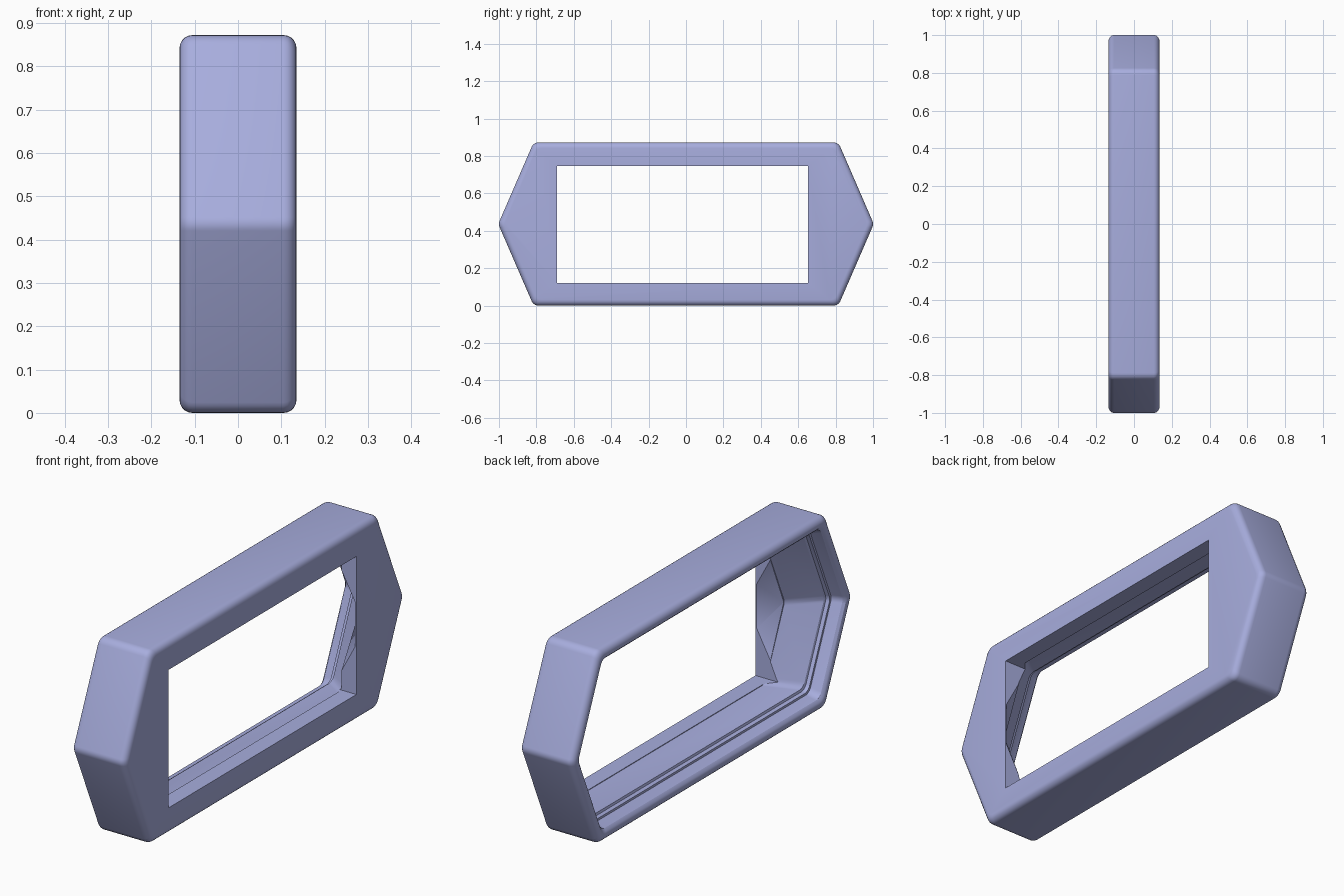
import bpy, bmesh, math
from mathutils import Vector

if "Cube" in bpy.data.objects:
    bpy.data.objects.remove(bpy.data.objects["Cube"])

HALF_H, APEX, CORNER = 0.436, 1.004, 0.815
TAN = (APEX - CORNER) / HALF_H
COS = math.cos(math.atan(TAN))


def hexagon(inset, flat_inset=None, radius=0.04, steps=5):
    """Long hexagon in (y, z) with rounded corners; top and bottom may be inset separately."""
    h = HALF_H - (inset if flat_inset is None else flat_inset)
    apex = APEX - inset / COS
    c = apex - h * TAN
    pts = [Vector(p) for p in ((apex, 0), (c, h), (-c, h), (-apex, 0), (-c, -h), (c, -h))]
    out = []
    for i, p in enumerate(pts):
        a = (pts[i - 1] - p).normalized()
        b = (pts[(i + 1) % 6] - p).normalized()
        half = a.angle(b) / 2
        centre = p + (a + b).normalized() * radius / math.sin(half)
        start = p + a * radius / math.tan(half) - centre
        sweep = math.pi - 2 * half
        for k in range(steps + 1):
            t = sweep * k / steps
            out.append(centre + Vector((start.x * math.cos(t) - start.y * math.sin(t),
                                        start.x * math.sin(t) + start.y * math.cos(t))))
    return out


def fillet(x_sign, r=0.03, steps=5):
    """Quarter-round outer edge as (inset, x, flat inset), from face to side."""
    return [(r - r * math.sin(t), x_sign * (0.135 - r + r * math.cos(t)), None)
            for t in (math.pi / 2 * k / steps for k in range(steps + 1))]


def make_object(name, bm):
    bmesh.ops.recalc_face_normals(bm, faces=bm.faces)
    mesh = bpy.data.meshes.new(name)
    bm.to_mesh(mesh)
    bm.free()
    ob = bpy.data.objects.new(name, mesh)
    bpy.context.collection.objects.link(ob)
    return ob


# Frame cross-section: front face, outer side, rim, small seat, sloping cavity
profile = fillet(1) + fillet(-1)[::-1]
profile += [(0.042, -0.132, None), (0.052, -0.122, None), (0.056, -0.105, None),
            (0.066, -0.076, None), (0.076, -0.076, None), (0.08, -0.06, None),
            (0.09, -0.057, None), (0.196, 0.06, 0.118)]

bm = bmesh.new()
rings = [[bm.verts.new((x, p.x, p.y + HALF_H)) for p in hexagon(o, f)] for o, x, f in profile]
for r0, r1 in zip(rings, rings[1:]):
    for i in range(len(r0)):
        j = (i + 1) % len(r0)
        bm.faces.new((r0[i], r0[j], r1[j], r1[i]))
bm.faces.new(rings[0])
bm.faces.new(rings[-1])
frame = make_object("bezel_frame", bm)

# Rectangular window through the front plate
Y0, Y1 = -0.689, 0.653
bpy.ops.mesh.primitive_cube_add(size=1, location=(0, (Y0 + Y1) / 2, 0.433))
window = bpy.context.object
window.name = "window_cutter"
window.scale = (0.6, Y1 - Y0, 0.624)

# Faceted hollow that thins the plate to a sharp edge at the window's sides
bm = bmesh.new()
for y, tip in ((Y0, -0.785), (Y1, 0.785)):
    for x, dz in ((0.129, 0.10), (0.059, 0.23), (0.0, 0.23)):
        for s in (-1, 1):
            bm.verts.new((x, y, HALF_H + s * dz))
    for x in (0.059, 0.0):
        bm.verts.new((x, tip, HALF_H))
bmesh.ops.convex_hull(bm, input=bm.verts)
hollow = make_object("hollow_cutter", bm)

bpy.ops.object.select_all(action='DESELECT')
frame.select_set(True)
bpy.context.view_layer.objects.active = frame
for cutter in (hollow, window):
    cut = frame.modifiers.new("cut", 'BOOLEAN')
    cut.operation = 'DIFFERENCE'
    cut.solver = 'EXACT'
    cut.object = cutter
    bpy.ops.object.modifier_apply(modifier=cut.name)
    bpy.data.objects.remove(cutter, do_unlink=True)
bpy.ops.object.shade_smooth_by_angle(angle=math.radians(30))

# Slate blue finish
mat = bpy.data.materials.new("slate_blue")
mat.diffuse_color = (0.39, 0.42, 0.73, 1)
mat.use_nodes = True
mat.node_tree.nodes["Principled BSDF"].inputs["Base Color"].default_value = mat.diffuse_color
frame.data.materials.clear()
frame.data.materials.append(mat)
